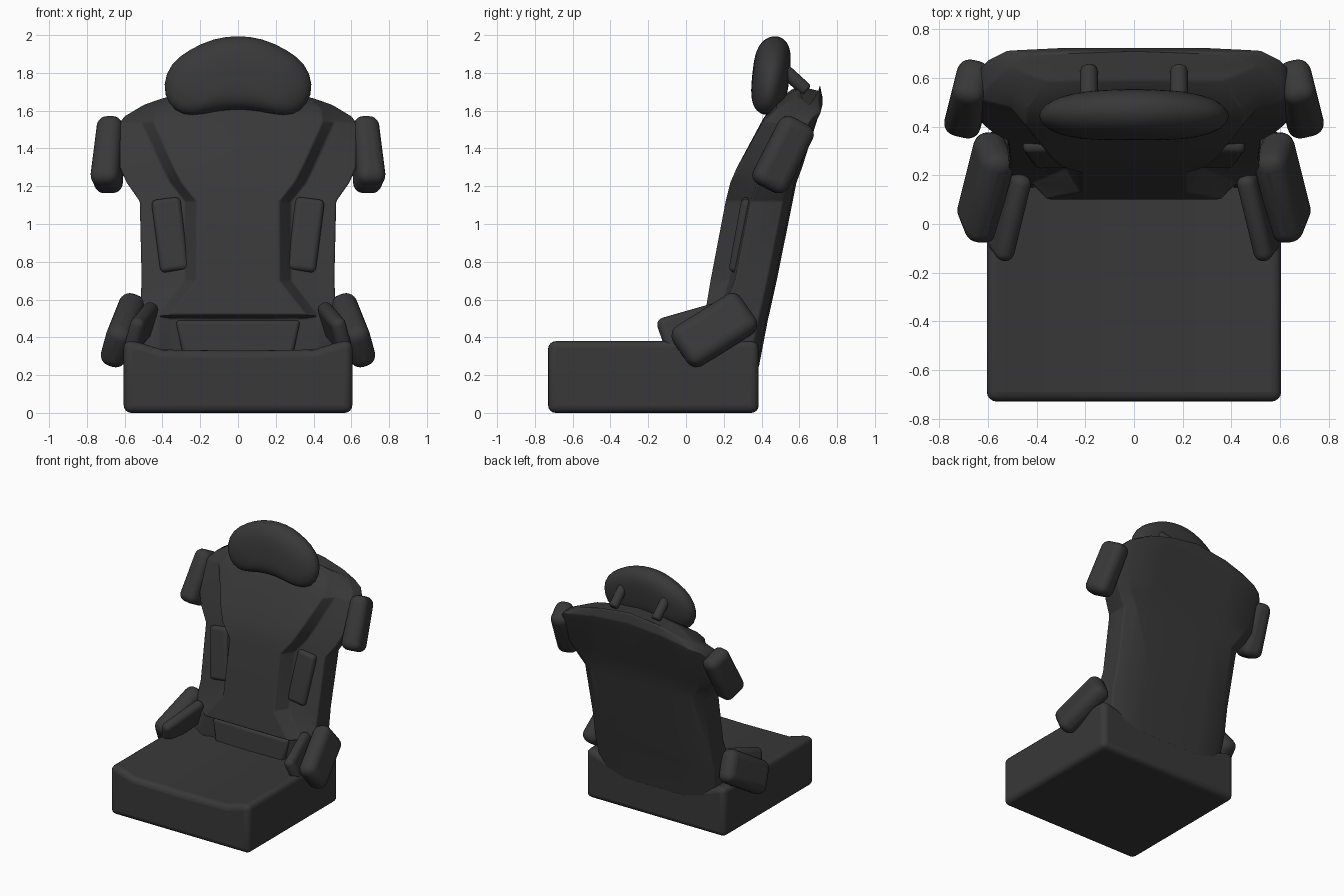
import bpy, bmesh, math
from mathutils import Vector, Matrix

if "Cube" in bpy.data.objects:
    bpy.data.objects.remove(bpy.data.objects["Cube"])

charcoal = bpy.data.materials.new("charcoal_fabric")
charcoal.use_nodes = True
COLOUR = (0.04, 0.04, 0.04, 1)
charcoal.diffuse_color = COLOUR
shader = charcoal.node_tree.nodes["Principled BSDF"]
shader.inputs["Base Color"].default_value = COLOUR
shader.inputs["Roughness"].default_value = 0.8


def finish(bm, name, bevel=0, segments=3, mirror=False, subsurf=0):
    bmesh.ops.recalc_face_normals(bm, faces=bm.faces)
    mesh = bpy.data.meshes.new(name)
    bm.to_mesh(mesh)
    bm.free()
    mesh.materials.append(charcoal)
    obj = bpy.data.objects.new(name, mesh)
    bpy.context.collection.objects.link(obj)
    if bevel:
        mod = obj.modifiers.new("soft_edges", 'BEVEL')
        mod.width, mod.segments = bevel, segments
        mod.limit_method, mod.angle_limit = 'ANGLE', math.radians(25)
    if subsurf:
        mod = obj.modifiers.new("smooth", 'SUBSURF')
        mod.levels = mod.render_levels = subsurf
    if mirror:
        obj.modifiers.new("other_side", 'MIRROR')
    bpy.ops.object.select_all(action='DESELECT')
    obj.select_set(True)
    bpy.context.view_layer.objects.active = obj
    bpy.ops.object.shade_smooth_by_angle(angle=math.radians(50))
    return obj


def loft(name, rings, **kw):
    """Skin closed rings of equal length and cap both ends."""
    bm = bmesh.new()
    loops = [[bm.verts.new(p) for p in ring] for ring in rings]
    n = len(loops[0])
    for a, b in zip(loops, loops[1:]):
        for i in range(n):
            j = (i + 1) % n
            bm.faces.new((a[i], a[j], b[j], b[i]))
    bm.faces.new(loops[0])
    bm.faces.new(loops[-1])
    return finish(bm, name, **kw)


def mirrored(half):
    """Complete a half outline whose first and last points lie on x = 0."""
    return half + [(-p[0], *p[1:]) for p in half[-2:0:-1]]


def pad(name, start, end, side, wide, thick, taper=1, bevel=0.05, mirror=True):
    """Cushion along an axis; side is roughly its thin direction."""
    start, end = Vector(start), Vector(end)
    axis = (end - start).normalized()
    across = axis.cross(Vector(side)).normalized()
    thin = across.cross(axis)
    bm = bmesh.new()
    bmesh.ops.create_cube(bm, size=1)
    for v in bm.verts:
        t = v.co.z + 0.5
        scale = taper + (1 - taper) * t
        v.co = start.lerp(end, t) + across * v.co.x * wide + thin * v.co.y * thick * scale
    return finish(bm, name, bevel=bevel, segments=5, mirror=mirror)


# Seat base with raised side edges
outline = mirrored([(0, 0), (0.605, 0), (0.605, 0.385), (0.53, 0.375),
                    (0.40, 0.335), (0, 0.33)])
loft("seat_base", [[(x, y, z) for x, z in outline] for y in (-0.73, 0.385)],
     bevel=0.04, segments=4)

# Backrest: height, half width, panel half width, panel y, side y, back y, arch
rows = [
    (0.24, 0.50, 0.36, 0.17, 0.14, 0.385, 0),
    (0.50, 0.52, 0.36, 0.17, 0.16, 0.435, 0),
    (0.52, 0.52, 0.36, 0.10, 0.17, 0.44, 0),
    (0.70, 0.51, 0.22, 0.13, 0.23, 0.48, 0),
    (1.12, 0.52, 0.22, 0.21, 0.31, 0.565, 0),
    (1.22, 0.59, 0.30, 0.235, 0.35, 0.585, 0),
    (1.30, 0.625, 0.34, 0.27, 0.38, 0.615, 0),
    (1.56, 0.63, 0.45, 0.41, 0.48, 0.695, 0.03),
    (1.66, 0.60, 0.44, 0.48, 0.54, 0.725, 0.09),
    (1.73, 0.50, 0.36, 0.59, 0.61, 0.71, 0.10),
]
rings = []
for z, w, c, front, side, back, arch in rows:
    half = [(0, front), (c / 2, front), (c, front), (c + 0.06, side),
            (w, side + 0.03), (w, back - 0.05), (w - 0.08, back - 0.01),
            (w / 2, back), (0, back)]
    rings.append([(x, y, z - arch * (x / w) ** 2) for x, y in mirrored(half)])
loft("backrest", rings, bevel=0.02)

# Lumbar insert under the overhanging centre panel
lumbar = mirrored([(0, 0.20), (1, 0.20), (1, 0.14), (0, 0.14)])
loft("lumbar_insert", [[(x * w, y + dy, z) for x, y in lumbar]
                       for z, w, dy in ((0.30, 0.29, -0.01), (0.49, 0.33, 0.01))],
     bevel=0.02)

# Side cushions on the backrest
pad("side_cushions", (0.333, 0.255, 0.75), (0.383, 0.325, 1.135), (0, 1, -0.2),
    0.155, 0.06, bevel=0.028)

# Shoulder wings
pad("shoulder_wings", (0.70, 0.425, 1.19), (0.665, 0.605, 1.545), (1, 0.25, 0),
    0.20, 0.135, taper=1.15, bevel=0.055)

# Hip bolsters: large outer cushion and thinner inner one
pad("outer_hip_bolsters", (0.655, -0.03, 0.325), (0.565, 0.33, 0.55), (1, 0.25, 0.45),
    0.25, 0.14, bevel=0.06)
pad("inner_hip_bolsters", (0.555, -0.13, 0.40), (0.47, 0.22, 0.50), (1, 0.25, 0.35),
    0.20, 0.08, bevel=0.038)

# Kidney-shaped headrest
kidney = mirrored([(0, 2.0), (0.13, 1.985), (0.26, 1.925), (0.36, 1.85),
                   (0.402, 1.74), (0.375, 1.63), (0.29, 1.57), (0.19, 1.58),
                   (0.10, 1.60), (0, 1.608)])
rings = []
for k in range(-6, 7):
    angle = math.radians(k * 14)
    s = math.cos(angle) ** 0.6
    rings.append([(x * s, 0.45 + 0.1 * math.sin(angle) + 0.1 * (z - 1.79) * s,
                   1.79 + (z - 1.79) * s) for x, z in kidney])
loft("headrest", rings, subsurf=1)

# Headrest posts
top, foot = Vector((0.185, 0.47, 1.86)), Vector((0.185, 0.64, 1.705))
bm = bmesh.new()
bmesh.ops.create_cone(bm, cap_ends=True, segments=16, radius1=0.036, radius2=0.036,
                      depth=(foot - top).length)
turn = (foot - top).to_track_quat('Z', 'Y').to_matrix().to_4x4()
bm.transform(Matrix.Translation((top + foot) / 2) @ turn)
finish(bm, "headrest_posts", bevel=0.015, mirror=True)
